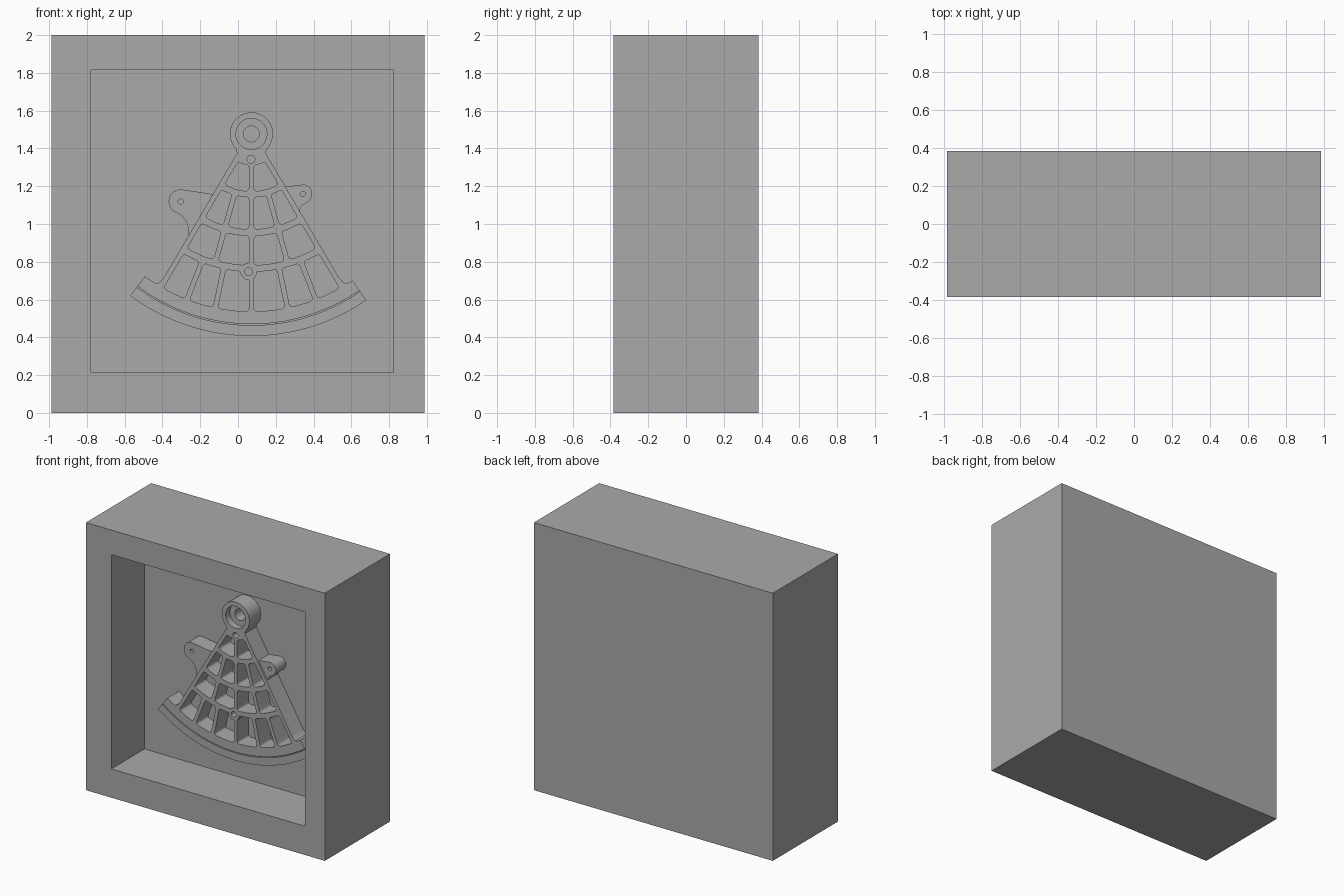
import bpy, bmesh, math
from math import sin, cos, asin, radians, pi

if "Cube" in bpy.data.objects:
    bpy.data.objects.remove(bpy.data.objects["Cube"])

HX, HZ = 0.071, 1.477      # hub centre (pivot of the sector frame)
FLOOR = 0.005              # y of the recess floor
FRONT = -0.13              # y of the frame's front face
BAR = 0.0135               # half width of every bar
SIDE = radians(30.5)       # angle of the side bars
R_IN, R_MID, R_OUT = 0.942, 1.01, 1.07
BOSS, BOSS_R = (0.056, 0.748), 0.045

grey = bpy.data.materials.new("plain grey")
grey.diffuse_color = (0.4, 0.4, 0.4, 1)
grey.use_nodes = True
grey.node_tree.nodes["Principled BSDF"].inputs["Base Color"].default_value = grey.diffuse_color


def polar(r, a):
    """Point at radius r from the hub, a measured from straight down."""
    return (HX + r * sin(a), HZ - r * cos(a))


def arc(c, r, a0, a1, n):
    """Points on a circle, ordinary angles in degrees."""
    return [(c[0] + r * cos(radians(a0 + (a1 - a0) * i / n)),
             c[1] + r * sin(radians(a0 + (a1 - a0) * i / n))) for i in range(n + 1)]


def circle(c, r, n=40):
    return arc(c, r, 0, 360, n)[:-1]


def sweep(r, a0, a1, n):
    """Arc round the hub, angles from straight down in degrees."""
    return [polar(r, radians(a0 + (a1 - a0) * i / n)) for i in range(n + 1)]


def plate(name, loops, front, back=FLOOR + 0.003):
    """Flat plate with holes in the xz plane, extruded along y."""
    cu = bpy.data.curves.new(name, 'CURVE')
    cu.dimensions, cu.fill_mode = '2D', 'BOTH'
    cu.extrude = (back - front) / 2
    for loop in loops:
        s = cu.splines.new('POLY')
        s.points.add(len(loop) - 1)
        for p, (x, z) in zip(s.points, loop):
            p.co = (x, z, 0, 1)
        s.use_cyclic_u = True
    tmp = bpy.data.objects.new(name + "_curve", cu)
    bpy.context.collection.objects.link(tmp)
    bpy.context.view_layer.update()
    me = bpy.data.meshes.new_from_object(tmp.evaluated_get(bpy.context.evaluated_depsgraph_get()))
    bpy.data.objects.remove(tmp)
    bm = bmesh.new()
    bm.from_mesh(me)
    bmesh.ops.remove_doubles(bm, verts=bm.verts, dist=1e-5)
    for v in bm.verts:
        x, z, h = v.co
        v.co = (x, (front + back) / 2 - h, z)
    bmesh.ops.recalc_face_normals(bm, faces=bm.faces)
    bm.to_mesh(me)
    bm.free()
    me.name = name
    me.materials.clear()
    me.materials.append(grey)
    ob = bpy.data.objects.new(name, me)
    bpy.context.collection.objects.link(ob)
    bpy.ops.object.select_all(action='DESELECT')
    ob.select_set(True)
    bpy.context.view_layer.objects.active = ob
    bpy.ops.object.shade_smooth_by_angle(angle=radians(30))
    return ob


def cell(r0, r1, a0, a1, rad=0.016):
    """Rounded opening between two radial bars and two ring bars."""
    def at(u, v):
        r = r0 + (r1 - r0) * v
        off = asin(BAR / r)
        lo, hi = a0 + off, a1 - off
        x, z = polar(r, lo + (hi - lo) * u)
        dx, dz = x - BOSS[0], z - BOSS[1]
        d = math.hypot(dx, dz)
        if d < BOSS_R:                      # keep clear of the centre boss
            x, z = BOSS[0] + dx * BOSS_R / d, BOSS[1] + dz * BOSS_R / d
        return (x, z)
    rm = (r0 + r1) / 2
    cu, cv = min(0.45, rad / (rm * (a1 - a0) - 2 * BAR)), min(0.45, rad / (r1 - r0))
    centres = [(1 - cu, 1 - cv, 0), (cu, 1 - cv, 90), (cu, cv, 180), (1 - cu, cv, 270)]
    uv = []
    for i, (u, v, a) in enumerate(centres):
        for k in range(5):
            t = radians(a + 22.5 * k)
            uv.append((u + cu * cos(t), v + cv * sin(t)))
        nu, nv, na = centres[(i + 1) % 4]
        end = (nu + cu * cos(radians(na)), nv + cv * sin(radians(na)))
        s = uv[-1]
        uv += [(s[0] + (end[0] - s[0]) * k / 10, s[1] + (end[1] - s[1]) * k / 10) for k in range(1, 10)]
    return [at(u, v) for u, v in uv]


# Case: a block with a square recess in its front
bm = bmesh.new()
bmesh.ops.create_cube(bm, size=1)
for v in bm.verts:
    v.co = (v.co.x * 1.975, v.co.y * 0.77, v.co.z * 2 + 1)
front = min(bm.faces, key=lambda f: f.calc_center_median().y)
bmesh.ops.inset_individual(bm, faces=[front], thickness=0.1)
for v in front.verts:
    v.co.x = 0.823 if v.co.x > 0 else -0.777
    v.co.z = 1.816 if v.co.z > 1 else 0.215
inner = bmesh.ops.extrude_discrete_faces(bm, faces=[front])['faces'][0]
for v in inner.verts:
    v.co.y = FLOOR
bmesh.ops.recalc_face_normals(bm, faces=bm.faces)
me = bpy.data.meshes.new("case")
bm.to_mesh(me)
bm.free()
me.materials.append(grey)
bpy.context.collection.objects.link(bpy.data.objects.new("case", me))

# Sector frame outline: hub, right side, limb, left side
def side_edge(s, end):
    pts = [polar(r, s * (SIDE + asin(BAR / r))) for r in (0.127, 0.14, 0.16, 0.4, 0.89)]
    return pts + [polar(r, s * radians(a)) for r, a in
                  ((0.915, 31.6), (0.932, 32.1), (0.94, 33), (R_IN, end))]

outline = (sweep(0.114, -46, -314, 48) + side_edge(1, 34.6)
           + sweep(R_MID - 0.003, 34.6, -36.8, 64) + side_edge(-1, 36.8)[::-1])

# Openings: rows of cells between the bars
deg = radians
rows = [(0.165, 0.304, [0]), (0.336, 0.505, [-15.7, 0, 15.7]),
        (0.541, 0.695, [-15.7, 0, 15.7]), (0.730, 0.940, [-21.2, -11.7, 0, 11.7, 21.2])]
holes = [circle((HX, HZ), 0.082, 48), circle((0.069, 1.342), 0.021, 24), circle(BOSS, 0.021, 24)]
for r0, r1, bars in rows:
    angles = [-SIDE] + [deg(b) for b in bars] + [SIDE]
    for a0, a1 in zip(angles, angles[1:]):
        holes.append(cell(r0, r1, a0, a1))
plate("sector_frame", [outline] + holes, FRONT)

# Hub seat: lower ring inside the hub
plate("hub_seat", [circle((HX, HZ), 0.082, 48), circle((HX, HZ), 0.042, 32)], -0.08)


# Limb: outer band separated from the frame by a thin groove
def band(name, r0, r1, y):
    plate(name, [sweep(r0, 34.6, -36.8, 64) + sweep(r1, -36.8, 34.6, 64)], y)

band("limb_groove", R_MID - 0.003, R_MID + 0.003, FRONT + 0.02)
band("limb_band", R_MID + 0.003, R_OUT, FRONT)

# Side lugs with small holes
left_c, right_c = (-0.303, 1.119), (0.343, 1.159)
plate("left_lug", [[(-0.119, 1.155), (-0.135, 1.158)] + arc(left_c, 0.064, 80, 255, 20)
                   + [(-0.298, 1.043), (-0.28, 1.022), (-0.267, 0.995), (-0.262, 0.965),
                      (-0.263, 0.934), (-0.249, 0.934)],
                   circle(left_c, 0.014, 20)], -0.115)
plate("right_lug", [[(0.238, 1.194), (0.255, 1.198)] + arc(right_c, 0.05, 87, -70, 18)
                    + [(0.34, 1.098), (0.328, 1.078), (0.328, 1.055), (0.346, 1.024), (0.338, 1.024)],
                    circle(right_c, 0.014, 20)], -0.115)
